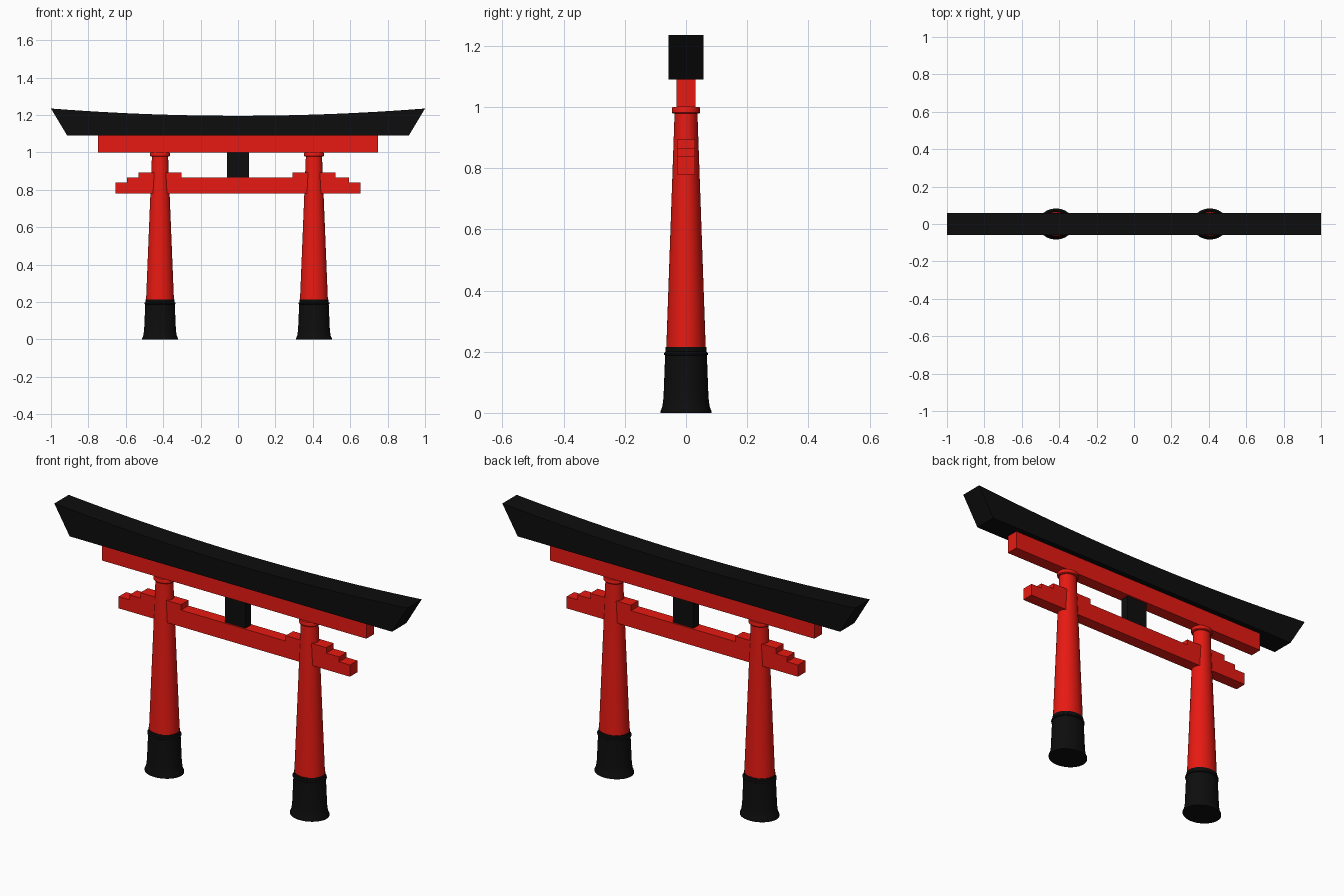
import bpy, bmesh, math

if "Cube" in bpy.data.objects:
    bpy.data.objects.remove(bpy.data.objects["Cube"])

def material(name, rgb):
    m = bpy.data.materials.new(name)
    m.diffuse_color = (*rgb, 1)
    m.use_nodes = True
    m.node_tree.nodes["Principled BSDF"].inputs["Base Color"].default_value = m.diffuse_color
    return m

RED = material("red_paint", (0.8, 0.01, 0.006))
BLACK = material("black_paint", (0.004, 0.004, 0.004))

def finish(name, bm, mat, smooth=False):
    bmesh.ops.recalc_face_normals(bm, faces=bm.faces)
    me = bpy.data.meshes.new(name)
    bm.to_mesh(me)
    bm.free()
    me.materials.append(mat)
    ob = bpy.data.objects.new(name, me)
    bpy.context.collection.objects.link(ob)
    if smooth:
        bpy.ops.object.select_all(action='DESELECT')
        ob.select_set(True)
        bpy.context.view_layer.objects.active = ob
        bpy.ops.object.shade_smooth_by_angle(angle=math.radians(30))
    return ob

def extrude_profile(name, pts, half_depth, mat, smooth=False):
    """Extrude an x-z outline along y, centred on y = 0."""
    bm = bmesh.new()
    face = bm.faces.new([bm.verts.new((x, -half_depth, z)) for x, z in pts])
    res = bmesh.ops.extrude_face_region(bm, geom=[face])
    verts = [v for v in res["geom"] if isinstance(v, bmesh.types.BMVert)]
    bmesh.ops.translate(bm, verts=verts, vec=(0, 2 * half_depth, 0))
    return finish(name, bm, mat, smooth)

def box(name, x0, x1, z0, z1, half_depth, mat):
    return extrude_profile(name, [(x0, z0), (x1, z0), (x1, z1), (x0, z1)], half_depth, mat)

def lathe(name, cx, profile, mat, sides=40, squash=0.865):
    """Stack slightly flattened rings from (radius, z) points."""
    bm = bmesh.new()
    rings = []
    for r, z in profile:
        rings.append([bm.verts.new((cx + r * math.cos(a), squash * r * math.sin(a), z))
                      for a in (2 * math.pi * i / sides for i in range(sides))])
    for lo, hi in zip(rings, rings[1:]):
        for i in range(sides):
            j = (i + 1) % sides
            bm.faces.new((lo[i], lo[j], hi[j], hi[i]))
    bm.faces.new(rings[0][::-1])
    bm.faces.new(rings[-1])
    return finish(name, bm, mat, True)

# Curved top lintel with slanted ends
N = 24
top = [(1 - 2 * i / N, 1.196 + 0.039 * (1 - 2 * i / N) ** 2) for i in range(N + 1)]
extrude_profile("top_lintel", [(-0.913, 1.09), (0.913, 1.09)] + top, 0.058, BLACK, True)

# Second lintel and centre strut
box("second_lintel", -0.749, 0.749, 1.0, 1.09, 0.031, RED)
box("centre_strut", -0.058, 0.058, 0.865, 1.0, 0.022, BLACK)

# Lower tie beam with stepped ends
PILLARS = {"left": -0.417, "right": 0.406}
steps = [(-0.655, 0.78), (0.655, 0.78), (0.655, 0.84), (0.594, 0.84), (0.594, 0.865)]
for cx in (PILLARS["right"], PILLARS["left"]):
    steps += [(cx + 0.115, 0.865), (cx + 0.115, 0.893), (cx - 0.115, 0.893), (cx - 0.115, 0.865)]
steps += [(-0.594, 0.865), (-0.594, 0.84), (-0.655, 0.84)]
extrude_profile("tie_beam", steps, 0.03, RED)

# Pillars, each with black foot, tapered shaft and cap ring
for side, cx in PILLARS.items():
    lathe(side + "_pillar_foot", cx,
          [(0.096, 0), (0.096, 0.006), (0.089, 0.022), (0.085, 0.05), (0.079, 0.188),
           (0.083, 0.19), (0.083, 0.196), (0.077, 0.2), (0.077, 0.215)], BLACK)
    lathe(side + "_pillar_shaft", cx, [(0.075, 0.2), (0.043, 0.985)], RED)
    lathe(side + "_pillar_cap", cx,
          [(0.049, 0.978), (0.053, 0.982), (0.053, 0.996), (0.051, 1.0)], RED)
